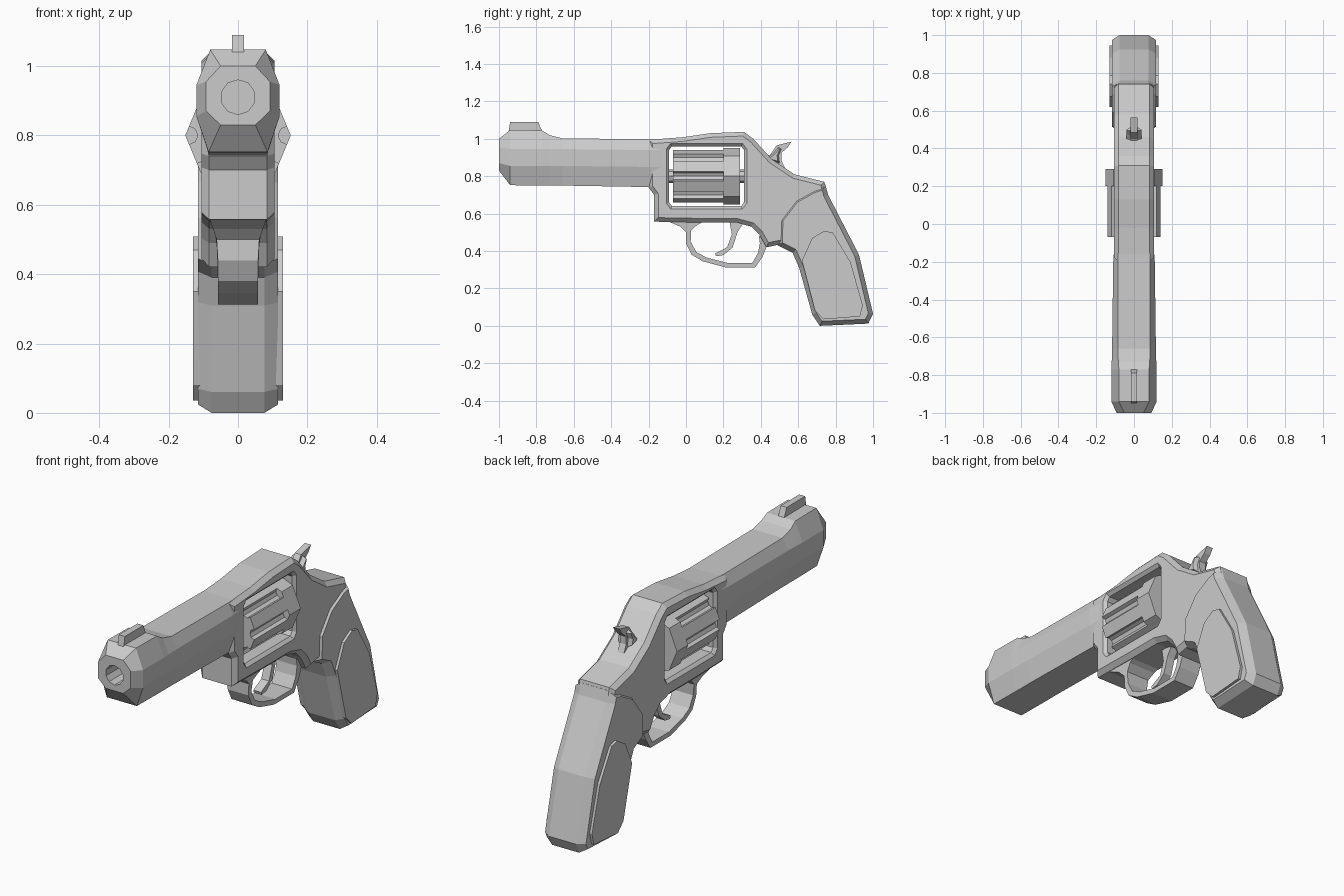
import bpy, bmesh, math
from mathutils import Matrix, Vector


def finish(name, bm):
    bmesh.ops.recalc_face_normals(bm, faces=bm.faces)
    me = bpy.data.meshes.new(name)
    bm.to_mesh(me)
    bm.free()
    ob = bpy.data.objects.new(name, me)
    bpy.context.collection.objects.link(ob)
    return ob


def loft(name, rings):
    """Skin a list of equal-length point rings and cap both ends."""
    bm = bmesh.new()
    rows = [[bm.verts.new(p) for p in r] for r in rings]
    n = len(rows[0])
    for a, b in zip(rows, rows[1:]):
        for i in range(n):
            j = (i + 1) % n
            bm.faces.new((a[i], a[j], b[j], b[i]))
    bm.faces.new(rows[0])
    bm.faces.new(rows[-1][::-1])
    return finish(name, bm)


def inset(pts, d):
    """Mitred inward offset of a closed 2D outline."""
    n = len(pts)
    area = sum(pts[i - 1][0] * pts[i][1] - pts[i][0] * pts[i - 1][1] for i in range(n))
    s = 1 if area > 0 else -1
    out = []
    for i in range(n):
        p, q, r = (Vector(pts[k % n]) for k in (i - 1, i, i + 1))
        e, f = (q - p).normalized(), (r - q).normalized()
        n1, n2 = Vector((-e.y, e.x)) * s, Vector((-f.y, f.x)) * s
        out.append(tuple(q + (n1 + n2) * d / max(0.5, 1 + n1.dot(n2))))
    return out


def plate(name, pts, half, cx=0.0, d=0.0, x0=0.0):
    """Side outline (y, z) extruded across x, with optional chamfered rims."""
    steps = [(-half, d), (-half + cx, 0), (half - cx, 0), (half, d)] if cx else [(-half, 0), (half, 0)]
    return loft(name, [[(x0 + x, y, z) for y, z in inset(pts, k)] for x, k in steps])


def rod(bm, r, y0, y1, x, z, seg):
    m = Matrix.Translation((x, (y0 + y1) / 2, z)) @ Matrix.Rotation(math.pi / 2, 4, 'X')
    bmesh.ops.create_cone(bm, cap_ends=True, segments=seg, radius1=r, radius2=r,
                          depth=y1 - y0, matrix=m)


def cut(ob, cutter):
    mod = ob.modifiers.new("cut", 'BOOLEAN')
    mod.operation, mod.solver, mod.object = 'DIFFERENCE', 'EXACT', cutter
    bpy.context.view_layer.objects.active = ob
    bpy.ops.object.modifier_apply(modifier=mod.name)
    bpy.data.objects.remove(cutter)


# Barrel: eight-sided sections along y, raised at the muzzle
def section(y, a, top, b, zu, zl, c, bot):
    h = [(a, top), (b, zu), (b, zl), (c, bot)]
    return [(x, y, z) for x, z in h] + [(-x, y, z) for x, z in h[::-1]]


barrel = loft("barrel", [
    section(-1.0, 0.05, 1.0, 0.092, 0.955, 0.87, 0.05, 0.83),
    section(-0.94, 0.08, 1.047, 0.12, 0.945, 0.855, 0.085, 0.752),
    section(-0.77, 0.08, 1.045, 0.12, 0.945, 0.855, 0.085, 0.75),
    section(-0.73, 0.083, 1.02, 0.118, 0.945, 0.855, 0.085, 0.75),
    section(-0.66, 0.085, 1.002, 0.116, 0.945, 0.855, 0.085, 0.75),
    section(-0.2, 0.085, 0.998, 0.11, 0.94, 0.85, 0.085, 0.742),
    section(-0.12, 0.083, 0.998, 0.104, 0.94, 0.85, 0.085, 0.72)])
bm = bmesh.new()
rod(bm, 0.05, -1.1, -0.85, 0, 0.91, 10)
cut(barrel, finish("bore_cutter", bm))

# Front sight
plate("front_sight", [(-0.95, 1.03), (-0.94, 1.09), (-0.79, 1.09), (-0.765, 1.03)], 0.017)

# Frame with a cylinder window whose mouth is chamfered on both sides
frame = plate("frame", [
    (-0.2, 0.74), (-0.2, 0.995), (-0.02, 1.008), (0.13, 1.03), (0.31, 1.037), (0.36, 1.0),
    (0.46, 0.89), (0.58, 0.81), (0.74, 0.77), (0.75, 0.72), (0.7, 0.55), (0.58, 0.44),
    (0.5, 0.435), (0.43, 0.42), (0.39, 0.49), (0.35, 0.53), (0.27, 0.552), (0.1, 0.552),
    (-0.17, 0.557), (-0.17, 0.7)], 0.105, 0.022, 0.022)
window = [(-0.09, 0.66), (-0.075, 0.64), (0.295, 0.64), (0.31, 0.66),
          (0.31, 0.94), (0.295, 0.96), (-0.075, 0.96), (-0.09, 0.94)]
cut(frame, loft("window_cutter", [
    [(x, y, z) for y, z in inset(window, d)]
    for x, d in ((-0.12, -0.03), (-0.09, 0), (0.09, 0), (0.12, -0.03))]))

# Cylinder: eight sides with a flute on each corner
bm = bmesh.new()
rod(bm, 0.152, -0.07, 0.29, 0, 0.8, 8)
drum = finish("cylinder", bm)
bm = bmesh.new()
for i in range(8):
    t = i * math.pi / 4
    rod(bm, 0.026, -0.12, 0.2, 0.142 * math.cos(t), 0.8 + 0.142 * math.sin(t), 8)
cut(drum, finish("flute_cutter", bm))
bm = bmesh.new()
rod(bm, 0.035, -0.11, 0.33, 0, 0.8, 8)
finish("cylinder_axle", bm)

# Trigger guard: a band that flares where it meets the frame
outer = [(-0.1, 0.56), (-0.03, 0.53), (0.0, 0.5), (0.0, 0.44), (0.03, 0.38), (0.09, 0.345),
         (0.21, 0.313), (0.37, 0.313), (0.41, 0.37), (0.43, 0.42), (0.47, 0.44)]
inner = [(0.39, 0.48), (0.395, 0.44), (0.385, 0.39), (0.355, 0.337), (0.22, 0.337),
         (0.11, 0.365), (0.055, 0.395), (0.025, 0.45), (0.028, 0.51), (0.06, 0.54), (0.1, 0.56)]
guard = plate("trigger_guard", outer + inner, 0.058)
for v in guard.data.vertices:
    if v.co.z > 0.49:
        v.co.x *= 1.0 + (v.co.z - 0.49) * 6

# Trigger
plate("trigger", [(0.23, 0.57), (0.245, 0.49), (0.22, 0.42), (0.155, 0.387), (0.16, 0.372),
                  (0.2, 0.378), (0.25, 0.42), (0.275, 0.5), (0.32, 0.57)], 0.022)

# Hammer: blade plus a wider shoulder
plate("hammer", [(0.4, 0.88), (0.45, 0.915), (0.485, 0.965), (0.565, 0.985), (0.545, 0.955),
                 (0.51, 0.925), (0.51, 0.885), (0.54, 0.82), (0.45, 0.82)], 0.018)
plate("hammer_shoulder", [(0.43, 0.89), (0.47, 0.925), (0.495, 0.955), (0.51, 0.945),
                          (0.495, 0.91), (0.5, 0.87)], 0.04, 0.018, 0.008)

# Grip
plate("grip", [(0.49, 0.43), (0.495, 0.57), (0.58, 0.68), (0.68, 0.735), (0.745, 0.755),
               (0.76, 0.7), (0.925, 0.38), (1.0, 0.065), (0.975, 0.012), (0.715, 0.0),
               (0.675, 0.06), (0.605, 0.31), (0.57, 0.39)], 0.116, 0.04, 0.024)

# Grip side panels
panel = [(0.62, 0.35), (0.675, 0.47), (0.74, 0.508), (0.785, 0.498), (0.88, 0.34),
         (0.945, 0.11), (0.93, 0.05), (0.735, 0.035), (0.69, 0.08)]
for side, label in ((1, "left"), (-1, "right")):
    plate("grip_panel_" + label, panel, 0.015, x0=side * 0.114)
